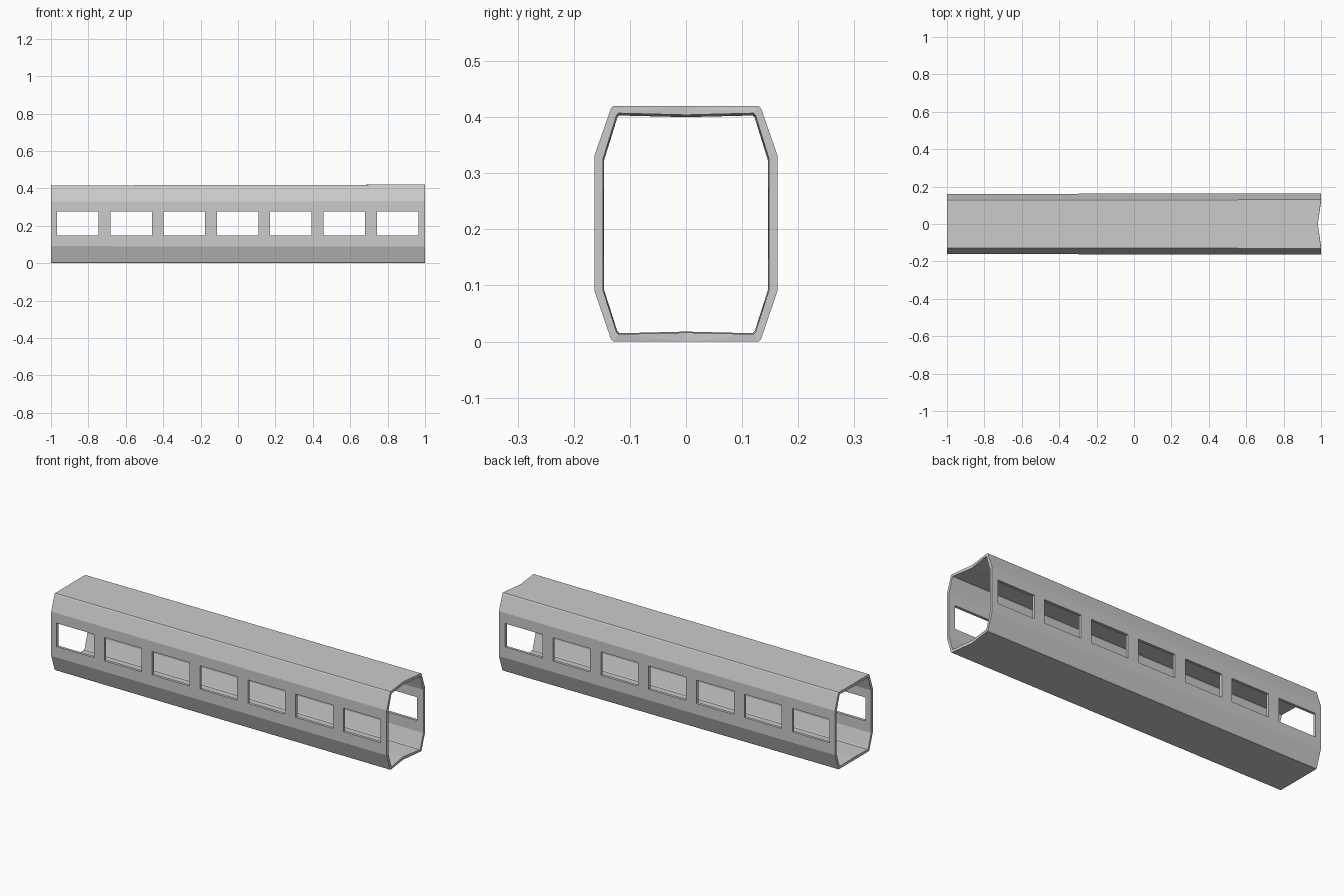
import bpy, bmesh

if "Cube" in bpy.data.objects:
    bpy.data.objects.remove(bpy.data.objects["Cube"])

# Half cross-sections (y, z) from the floor centre up to the roof centre
OUTER = [(0, 0), (0.130, 0), (0.134, 0.005), (0.163, 0.090),
         (0.163, 0.332), (0.134, 0.415), (0.130, 0.420), (0, 0.420)]
INNER = [(0, 0.016), (0.120, 0.013), (0.124, 0.017), (0.148, 0.092),
         (0.148, 0.325), (0.124, 0.403), (0.120, 0.407), (0, 0.404)]
NOTCH = 0.017


def full(half):
    return half + [(-y, z) for y, z in half[-2:0:-1]]


def ring(bm, half, end):
    verts = []
    for y, z in full(half):
        x = end
        if end > 0 and y == 0:
            x -= NOTCH          # shallow V in the roof and floor edges
        if end < 0:             # the rear end is very slightly smaller
            y *= 0.988
            z = 0.002 + z * 0.985
        verts.append(bm.verts.new((x, y, z)))
    return verts


def skin(bm, a, b):
    for i in range(len(a)):
        j = (i + 1) % len(a)
        bm.faces.new((a[i], a[j], b[j], b[i]))


def finish(bm, name):
    bmesh.ops.recalc_face_normals(bm, faces=bm.faces)
    mesh = bpy.data.meshes.new(name)
    bm.to_mesh(mesh)
    bm.free()
    ob = bpy.data.objects.new(name, mesh)
    bpy.context.collection.objects.link(ob)
    return ob


# Hollow carriage body
bm = bmesh.new()
o0, o1 = ring(bm, OUTER, -1), ring(bm, OUTER, 1)
i0, i1 = ring(bm, INNER, -1), ring(bm, INNER, 1)
for a, b in ((o0, o1), (o1, i1), (i1, i0), (i0, o0)):
    skin(bm, a, b)
bmesh.ops.triangulate(bm, faces=bm.faces)
body = finish(bm, "carriage_body")

# Window cutters, each going through both side walls
bm = bmesh.new()
for k in range(7):
    box = bmesh.ops.create_cube(bm, size=1)["verts"]
    bmesh.ops.scale(bm, vec=(0.222, 0.5, 0.126), verts=box)
    bmesh.ops.translate(bm, vec=(-0.002 + (k - 3) * 0.285, 0, 0.212), verts=box)
cutter = finish(bm, "window_cutter")
cutter.hide_render = True

# Cut the windows, then discard the cutter
mod = body.modifiers.new("windows", 'BOOLEAN')
mod.operation = 'DIFFERENCE'
mod.solver = 'EXACT'
mod.object = cutter
bpy.context.view_layer.objects.active = body
body.select_set(True)
bpy.ops.object.modifier_apply(modifier=mod.name)
bpy.data.objects.remove(cutter)
